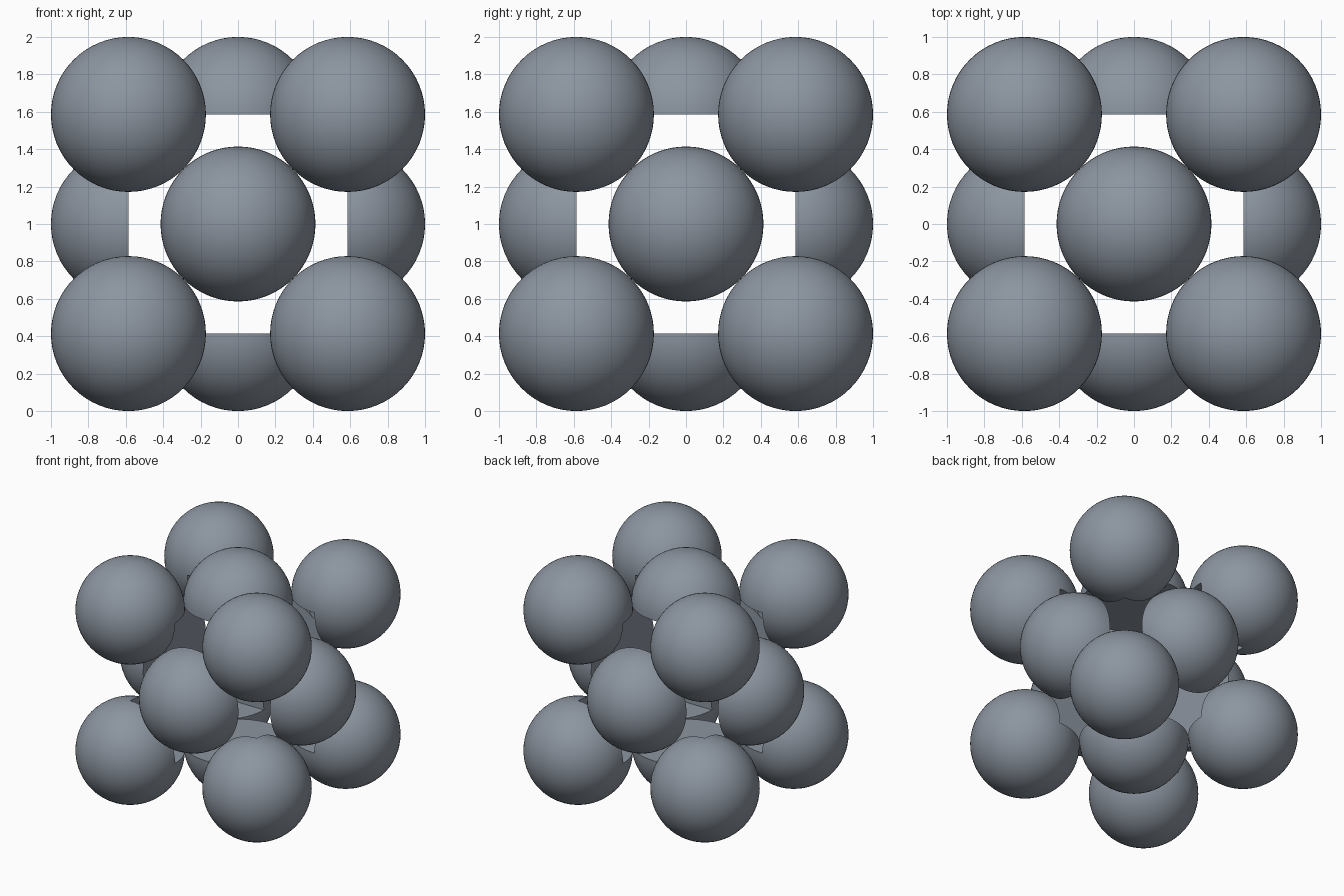
import bpy, bmesh, math
from itertools import product
from mathutils import Matrix, Vector

if "Cube" in bpy.data.objects:
    bpy.data.objects.remove(bpy.data.objects["Cube"])

R = 2 / (2 + 2 * math.sqrt(2)) # sphere radius, so neighbours just touch
C = 1 - R                      # half side of the cubic cell
EPS = 1e-4

grey = bpy.data.materials.new("blue grey")
grey.diffuse_color = (0.262, 0.30, 0.352, 1)
grey.use_nodes = True
grey.node_tree.nodes["Principled BSDF"].inputs["Base Color"].default_value = grey.diffuse_color


def new_sphere():
    bm = bmesh.new()
    bmesh.ops.create_uvsphere(bm, u_segments=64, v_segments=32, radius=R)
    return bm


def remove_faces(bm, test):
    faces = [f for f in bm.faces if test(f.calc_center_median())]
    bmesh.ops.delete(bm, geom=faces, context='FACES')


def finish(bm, name, location):
    bmesh.ops.recalc_face_normals(bm, faces=bm.faces)
    mesh = bpy.data.meshes.new(name)
    bm.to_mesh(mesh)
    bm.free()
    mesh.materials.append(grey)
    obj = bpy.data.objects.new(name, mesh)
    obj.location = location
    bpy.context.collection.objects.link(obj)
    obj.select_set(True)
    bpy.context.view_layer.objects.active = obj


# Corner spheres: the octant inside the cell is cut out, leaving three flat quarter discs
for signs in product((-1, 1), repeat=3):
    bm = new_sphere()
    remove_faces(bm, lambda c: max(c) < 0)
    rim = {v for e in bm.edges if e.is_boundary for v in e.verts}
    centre = bm.verts.new((0, 0, 0))
    for axis in range(3):
        a, b = (axis + 1) % 3, (axis + 2) % 3
        arc = [v for v in rim if abs(v.co[axis]) < EPS]
        arc.sort(key=lambda v: math.atan2(-v.co[b], -v.co[a]))
        bm.faces.new([centre] + arc)
    bmesh.ops.scale(bm, vec=Vector(signs), verts=bm.verts)
    x, y, z = signs
    finish(bm, "corner_sphere", (x * C, y * C, z * C + 1))

# Face domes: half spheres bulging outwards with a flat disc inside
for axis, sign in product(range(3), (-1, 1)):
    direction = Vector((0, 0, 0))
    direction[axis] = sign
    bm = new_sphere()
    remove_faces(bm, lambda c: c.z < 0)
    bmesh.ops.holes_fill(bm, edges=[e for e in bm.edges if e.is_boundary], sides=0)
    turn = Vector((0, 0, 1)).rotation_difference(direction).to_matrix()
    bmesh.ops.rotate(bm, matrix=turn, verts=bm.verts)
    finish(bm, "face_dome", direction * C + Vector((0, 0, 1)))

bpy.ops.object.shade_smooth_by_angle(angle=math.radians(30))
